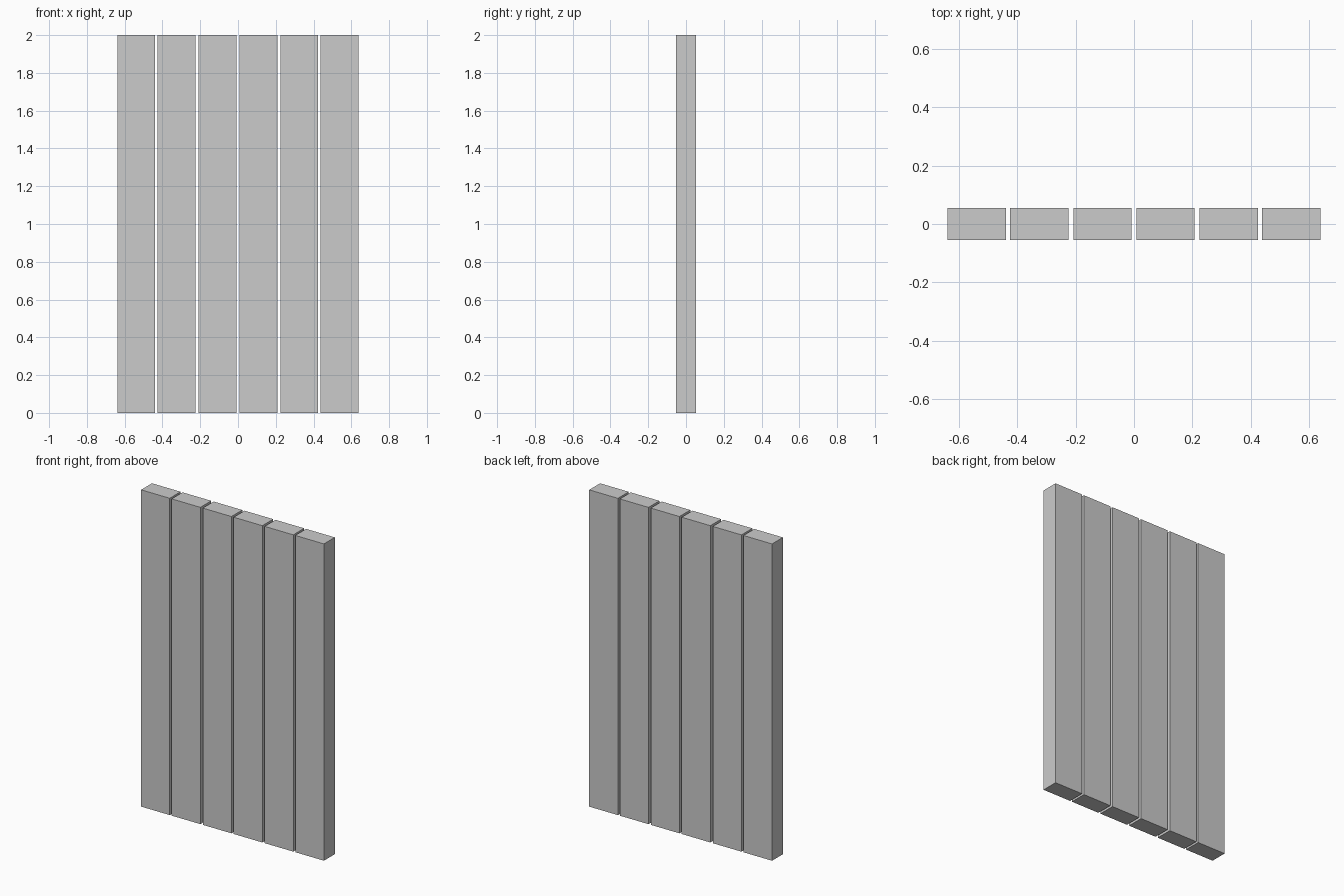
import bpy

if "Cube" in bpy.data.objects:
    bpy.data.objects.remove(bpy.data.objects["Cube"])

WIDTH, DEPTH, HEIGHT = 0.2, 0.108, 2.0

# Six upright planks side by side with narrow, slightly uneven gaps
for i, x in enumerate((-0.539, -0.325, -0.108, 0.108, 0.324, 0.538)):
    bpy.ops.mesh.primitive_cube_add(size=1, location=(x, 0, HEIGHT / 2))
    plank = bpy.context.object
    plank.name = f"plank_{i + 1}"
    plank.scale = (WIDTH, DEPTH, HEIGHT)
    bpy.ops.object.transform_apply(location=False, rotation=False, scale=True)
